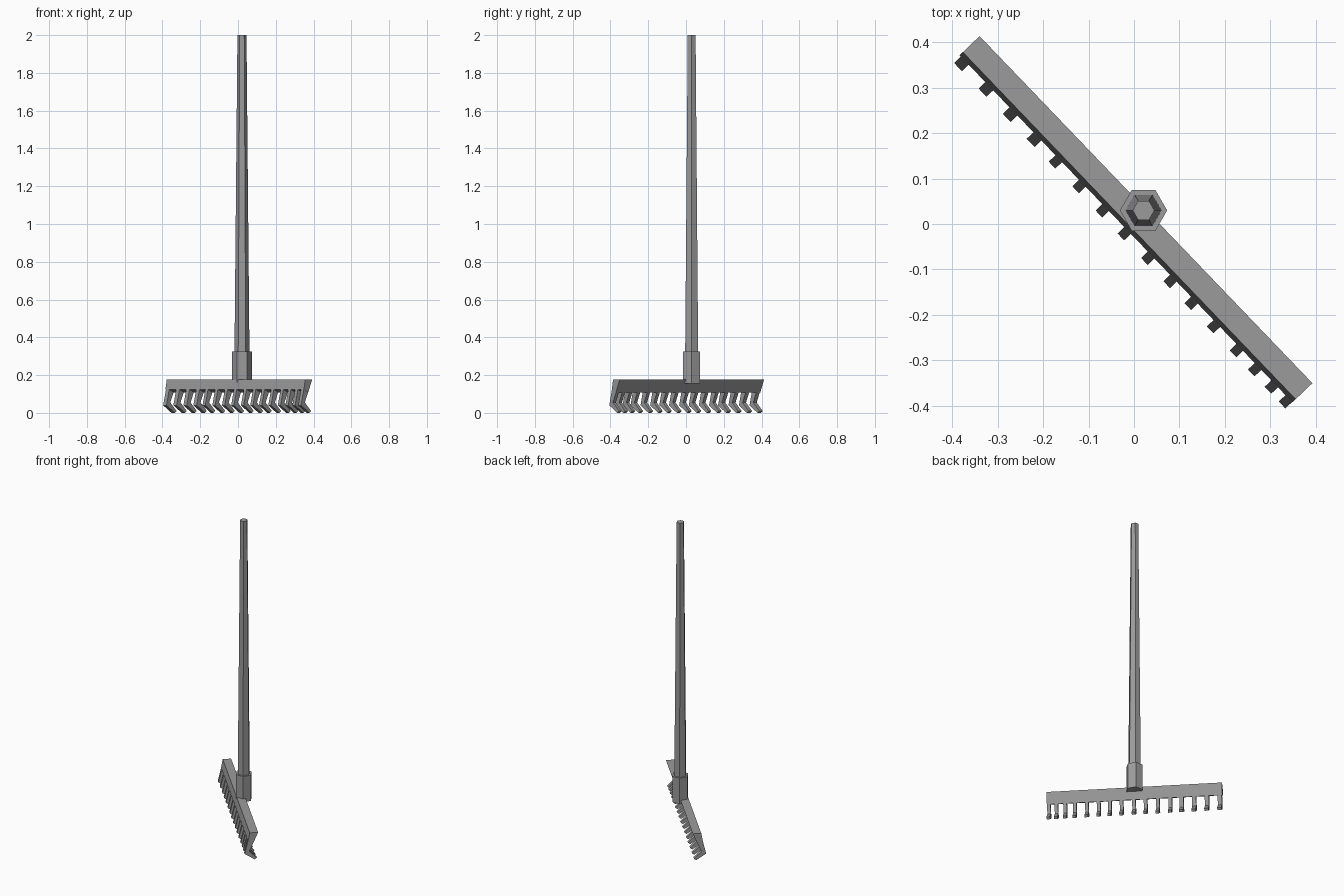
import bpy, bmesh, math
from mathutils import Matrix

cube = bpy.data.objects.get("Cube")
if cube:
    bpy.data.objects.remove(cube, do_unlink=True)

# Single flat colour
grey = bpy.data.materials.new("plain_grey")
grey.use_nodes = True
rgba = (0.33, 0.33, 0.33, 1)
grey.diffuse_color = rgba
grey.node_tree.nodes["Principled BSDF"].inputs["Base Color"].default_value = rgba

# Head frame: local x runs along the head, local y points to the back
HEAD = Matrix.Translation((0.008, 0.014, 0)) @ Matrix.Rotation(math.radians(-46.2), 4, 'Z')


def add_object(name, bm):
    bmesh.ops.recalc_face_normals(bm, faces=bm.faces)
    mesh = bpy.data.meshes.new(name)
    bm.to_mesh(mesh)
    bm.free()
    mesh.materials.append(grey)
    obj = bpy.data.objects.new(name, mesh)
    bpy.context.collection.objects.link(obj)
    return obj


def extrude_section(name, section, center, width):
    """Extrude a (back, height) section along the head."""
    bm = bmesh.new()
    face = bm.faces.new([bm.verts.new((center - width / 2, y, z)) for y, z in section])
    result = bmesh.ops.extrude_face_region(bm, geom=[face], use_keep_orig=True)
    moved = [v for v in result["geom"] if isinstance(v, bmesh.types.BMVert)]
    bmesh.ops.translate(bm, verts=moved, vec=(width, 0, 0))
    add_object(name, bm).matrix_world = HEAD


def hex_shaft(name, r_bottom, r_top, z_bottom, z_top):
    """Six-sided tapered shaft with corners on the x axis."""
    bm = bmesh.new()
    place = Matrix.Translation((0.021, 0.03, (z_bottom + z_top) / 2))
    bmesh.ops.create_cone(bm, cap_ends=True, segments=6, radius1=r_bottom,
                          radius2=r_top, depth=z_top - z_bottom,
                          matrix=place @ Matrix.Rotation(math.radians(30), 4, 'Z'))
    add_object(name, bm)


# Handle and the socket that holds it
hex_shaft("handle", 0.041, 0.024, 0.18, 2.0)
hex_shaft("socket", 0.052, 0.052, 0.155, 0.326)

# Crossbar, leaning forward towards its lower edge
front_low, back_low = (-0.0355, 0.1245), (-0.004, 0.1085)
extrude_section("crossbar",
                [(0.0255, 0.178), (-0.0255, 0.178), front_low, back_low], 0, 1.059)

# Bent teeth: forward to the knee, then back to the tip
tooth = [front_low, (-0.056, 0.04), (0.005, 0), (0.018, 0.01), (-0.0275, 0.055), back_low]
positions = [-0.513, -0.435, -0.358, -0.282, -0.214, -0.139, -0.065, 0.005,
             0.08, 0.151, 0.218, 0.289, 0.362, 0.42, 0.473, 0.518]
for i, x in enumerate(positions):
    extrude_section(f"tooth_{i + 1}", tooth, x, 0.025 if i < 4 else 0.021)
